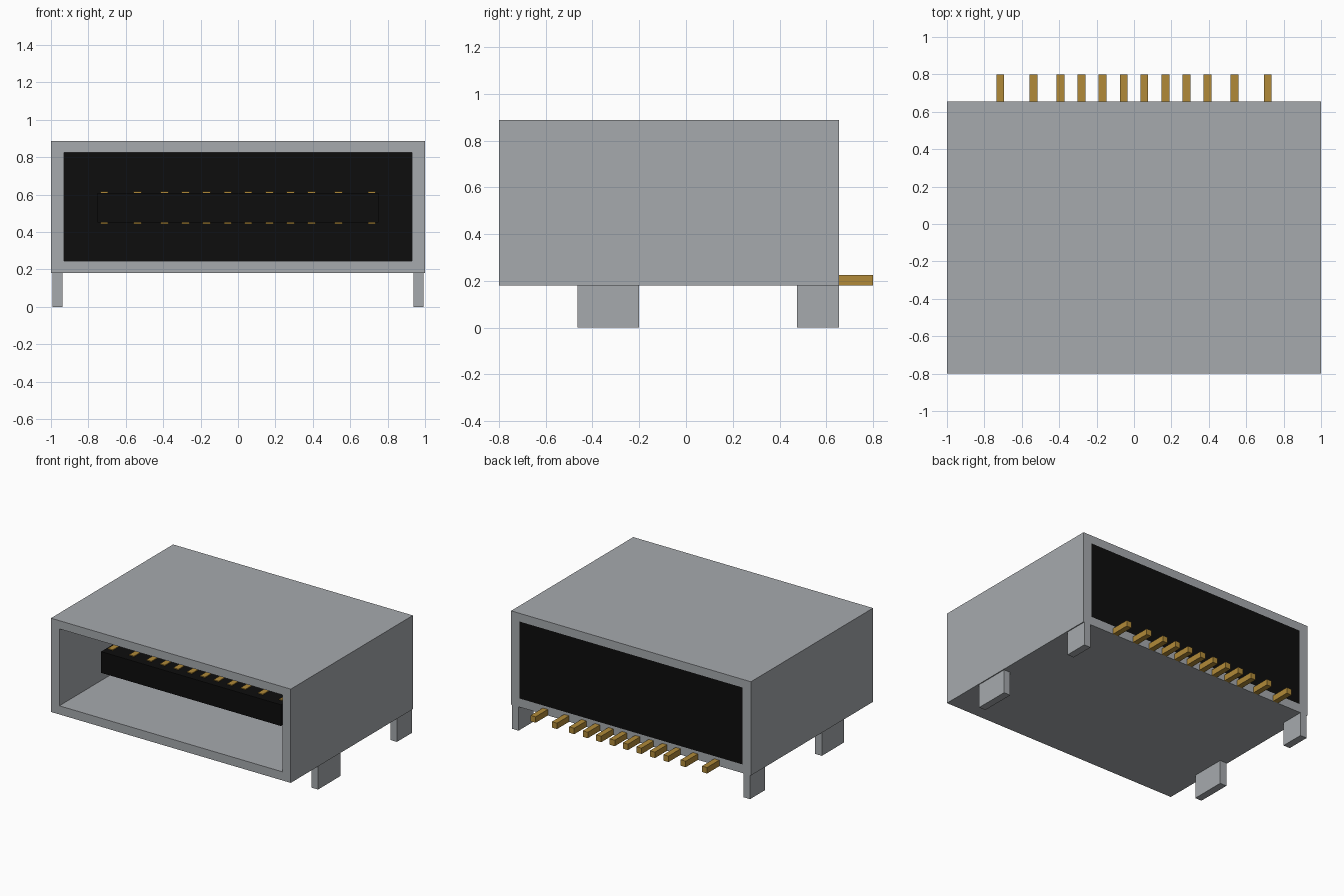
import bpy
import bmesh

cube = bpy.data.objects.get("Cube")
if cube:
    bpy.data.objects.remove(cube, do_unlink=True)


def material(name, rgb):
    m = bpy.data.materials.new(name)
    m.use_nodes = True
    m.diffuse_color = (*rgb, 1)
    bsdf = next(n for n in m.node_tree.nodes if n.type == 'BSDF_PRINCIPLED')
    bsdf.inputs["Base Color"].default_value = (*rgb, 1)
    return m


STEEL = material("steel grey", (0.38, 0.40, 0.42))
BLACK = material("black plastic", (0.004, 0.004, 0.004))
GOLD = material("gold contact", (0.44, 0.255, 0.04))


def add_object(name, bm, mat):
    bmesh.ops.recalc_face_normals(bm, faces=bm.faces)
    mesh = bpy.data.meshes.new(name)
    bm.to_mesh(mesh)
    bm.free()
    mesh.materials.append(mat)
    ob = bpy.data.objects.new(name, mesh)
    bpy.context.collection.objects.link(ob)
    return ob


def box(name, xs, ys, zs, mat):
    bm = bmesh.new()
    bmesh.ops.create_cube(bm, size=1)
    for v in bm.verts:
        v.co = [(r[0] + r[1]) / 2 + c * (r[1] - r[0])
                for c, r in zip(v.co, (xs, ys, zs))]
    return add_object(name, bm, mat)


FRONT, BACK = -0.80, 0.655
OPEN_X, OPEN_Z = 0.93, (0.245, 0.825)


# Metal shell: a rectangular tube open front to back
def ring(bm, hx, z0, z1, y):
    return [bm.verts.new((x, y, z))
            for x, z in ((-hx, z0), (hx, z0), (hx, z1), (-hx, z1))]


bm = bmesh.new()
loops = [ring(bm, 1.0, 0.18, 0.887, FRONT), ring(bm, 1.0, 0.18, 0.887, BACK),
         ring(bm, OPEN_X, *OPEN_Z, BACK), ring(bm, OPEN_X, *OPEN_Z, FRONT)]
for k in range(4):
    a, b = loops[k], loops[(k + 1) % 4]
    for i in range(4):
        j = (i + 1) % 4
        bm.faces.new((a[i], a[j], b[j], b[i]))
add_object("shell", bm, STEEL)

# Plastic insulator filling the rear, with the tongue reaching forward
box("rear_insulator", (-OPEN_X, OPEN_X), (0.2, BACK), OPEN_Z, BLACK)
box("tongue", (-0.75, 0.75), (-0.56, 0.2), (0.45, 0.61), BLACK)

# Contacts on both sides of the tongue, and solder pins at the back
PIN_X = (0.055, 0.168, 0.28, 0.393, 0.537, 0.715)
HALF = 0.021
for side, sign in (("left", 1), ("right", -1)):
    for n, px in enumerate(PIN_X, 1):
        xs = (sign * px - HALF, sign * px + HALF)
        box(f"upper_contact_{side}_{n}", xs, (-0.50, 0.2), (0.61, 0.616), GOLD)
        box(f"lower_contact_{side}_{n}", xs, (-0.50, 0.2), (0.444, 0.45), GOLD)
        box(f"solder_pin_{side}_{n}", xs, (BACK, 0.80), (0.18, 0.225), GOLD)

    # Mounting legs under the shell edges
    leg_x = sorted((sign * 0.938, sign * 0.993))
    box(f"front_leg_{side}", leg_x, (-0.465, -0.20), (0, 0.18), STEEL)
    box(f"rear_leg_{side}", leg_x, (0.475, BACK), (0, 0.18), STEEL)
